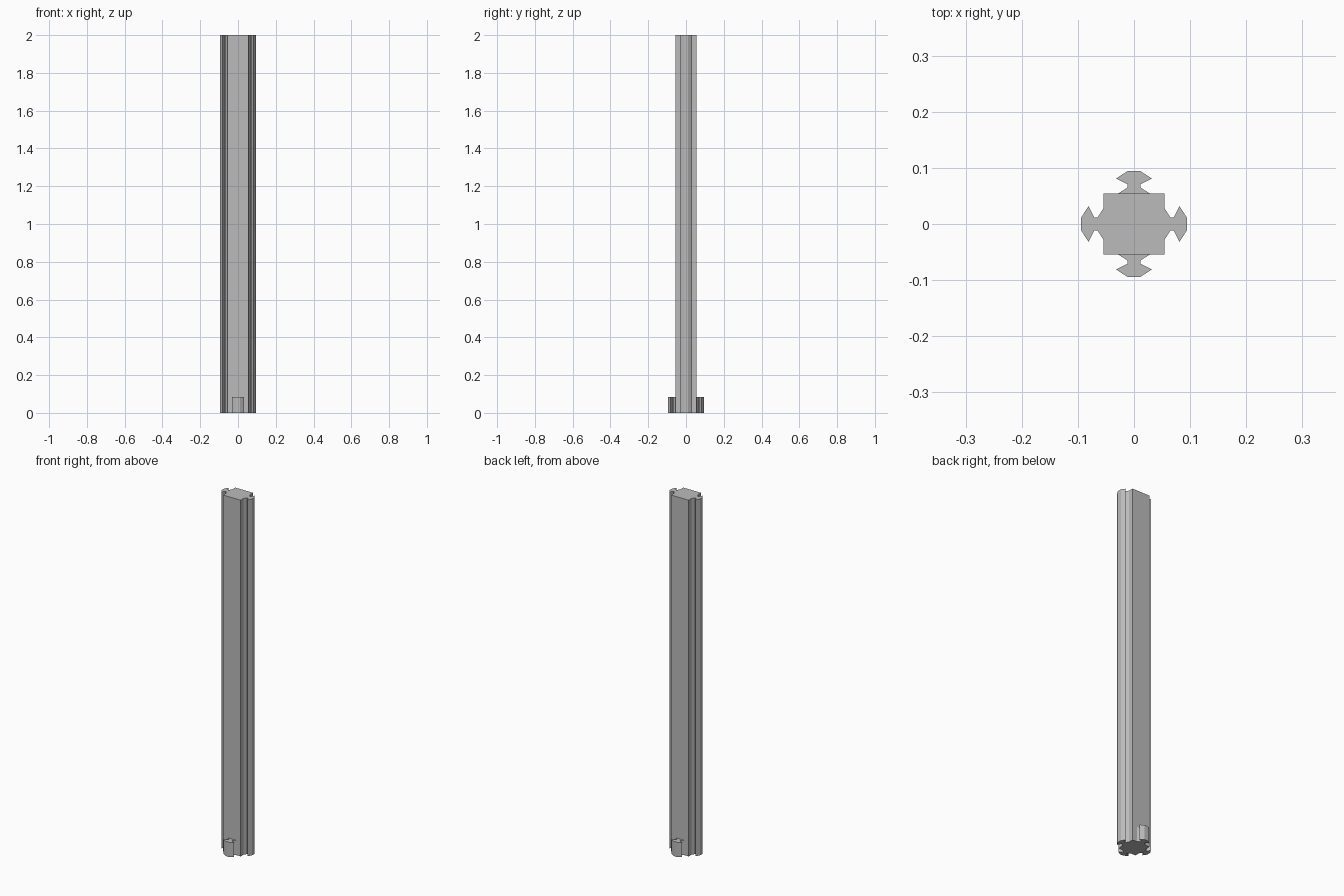
import bpy
import bmesh
from math import pi
from mathutils import Matrix

cube = bpy.data.objects.get("Cube")
if cube:
    bpy.data.objects.remove(cube, do_unlink=True)

grey = bpy.data.materials.new("plain grey")
grey.use_nodes = True
colour = (0.5, 0.5, 0.5, 1)
grey.diffuse_color = colour
grey.node_tree.nodes["Principled BSDF"].inputs["Base Color"].default_value = colour

HALF = 0.0545     # half width of the square core
HEIGHT = 2.0
LUG_HEIGHT = 0.083

# One side of a key outline: distance from the centre, half width
KEY = [(HALF, 0.028), (0.065, 0.0115), (0.071, 0.0115),
       (0.081, 0.032), (0.0945, 0.011)]


def extrude(name, outline, height):
    """Flat-shaded prism standing on the ground."""
    bm = bmesh.new()
    base = bm.faces.new([bm.verts.new((x, y, 0)) for x, y in outline])
    result = bmesh.ops.extrude_face_region(bm, geom=[base], use_keep_orig=True)
    top = [v for v in result["geom"] if isinstance(v, bmesh.types.BMVert)]
    bmesh.ops.translate(bm, verts=top, vec=(0, 0, height))
    bmesh.ops.recalc_face_normals(bm, faces=bm.faces)
    mesh = bpy.data.meshes.new(name)
    bm.to_mesh(mesh)
    bm.free()
    mesh.materials.append(grey)
    obj = bpy.data.objects.new(name, mesh)
    bpy.context.collection.objects.link(obj)
    return obj


# Post: square core with a full-length dovetail key on the left and right
right_half = ([(HALF, -HALF)] + [(x, -w) for x, w in KEY]
              + [(x, w) for x, w in reversed(KEY)] + [(HALF, HALF)])
extrude("post", right_half + [(-x, -y) for x, y in right_half], HEIGHT)

# Short locking lugs at the foot of the front and back
lug_outline = [(x, -w) for x, w in KEY] + [(x, w) for x, w in reversed(KEY)]
for name, angle in (("front_lug", -pi / 2), ("back_lug", pi / 2)):
    lug = extrude(name, lug_outline, LUG_HEIGHT)
    lug.data.transform(Matrix.Rotation(angle, 4, "Z"))
